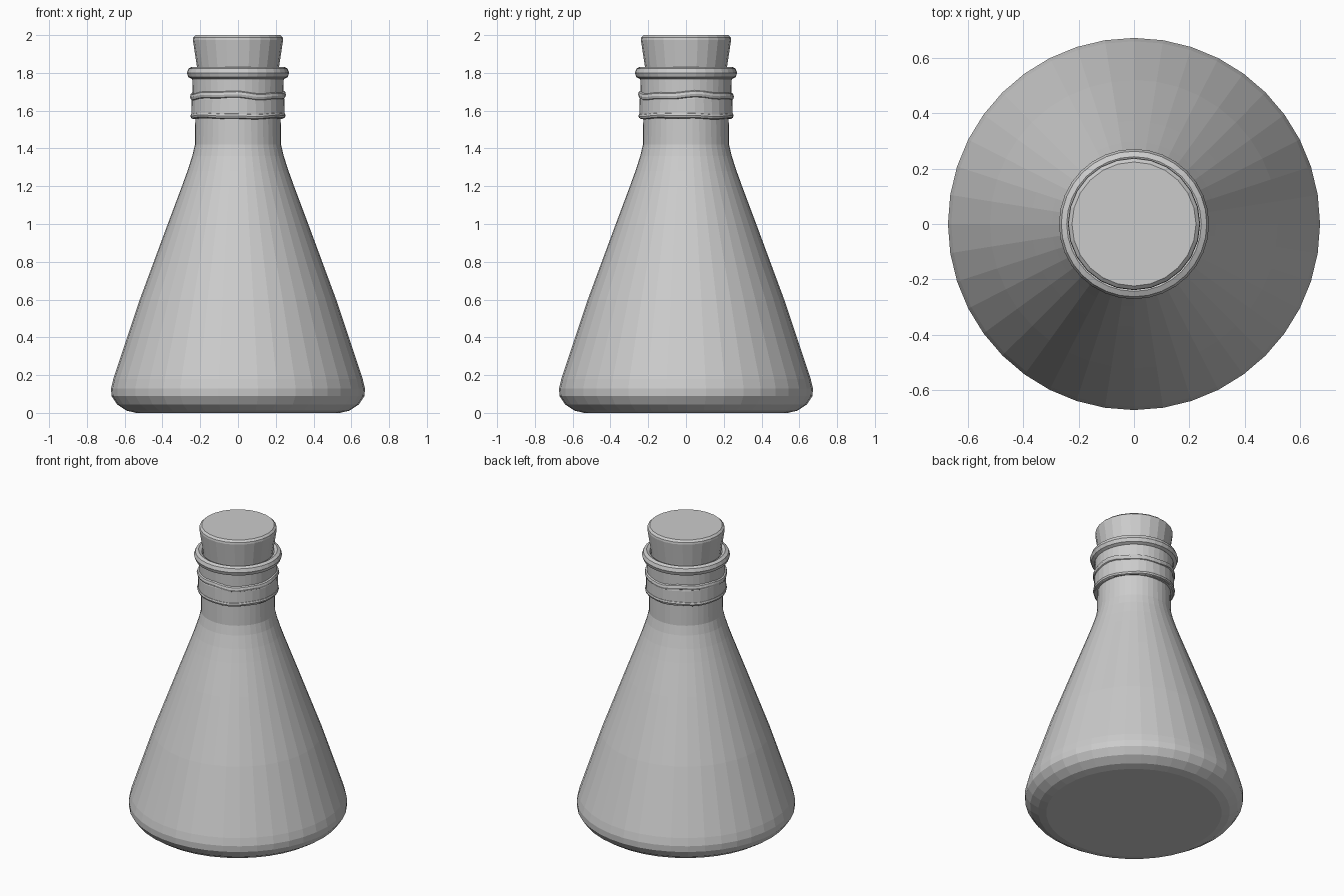
import bpy, bmesh, math

cube = bpy.data.objects.get("Cube")
if cube:
    bpy.data.objects.remove(cube, do_unlink=True)

grey = bpy.data.materials.new("plain grey")
grey.use_nodes = True
colour = (0.6, 0.6, 0.6, 1)
grey.diffuse_color = colour
grey.node_tree.nodes["Principled BSDF"].inputs["Base Color"].default_value = colour


def lathe(name, profile, segments, closed=False, wave=0.0, phase=0.0):
    """Turn (radius, height) points around z; wave makes the rings uneven."""
    bm = bmesh.new()
    rings = []
    for r, z in profile:
        ring = []
        for i in range(segments):
            a = math.tau * i / segments
            dz = wave * (math.sin(3 * a + phase) + 0.6 * math.sin(7 * a))
            ring.append(bm.verts.new((r * math.cos(a), r * math.sin(a), z + dz)))
        rings.append(ring)
    pairs = list(zip(rings, rings[1:]))
    if closed:
        pairs.append((rings[-1], rings[0]))
    for low, high in pairs:
        for i in range(segments):
            j = (i + 1) % segments
            bm.faces.new((low[i], low[j], high[j], high[i]))
    if not closed:
        bm.faces.new(rings[0][::-1])
        bm.faces.new(rings[-1])
    bmesh.ops.recalc_face_normals(bm, faces=bm.faces)
    mesh = bpy.data.meshes.new(name)
    bm.to_mesh(mesh)
    bm.free()
    mesh.materials.append(grey)
    obj = bpy.data.objects.new(name, mesh)
    bpy.context.collection.objects.link(obj)
    return obj


def ring(name, radius, z, width, height, **options):
    """Rounded band with an oval cross-section."""
    section = [(radius + width * math.cos(math.tau * k / 8),
                z + height * math.sin(math.tau * k / 8)) for k in range(8)]
    return lathe(name, section, 32, closed=True, **options)


# Conical flask with a rounded foot and a straight neck
lathe("flask_body", [
    (0.54, 0), (0.59, 0.012), (0.64, 0.045), (0.67, 0.09), (0.672, 0.13),
    (0.66, 0.18), (0.62, 0.3), (0.52, 0.6), (0.372, 1.0), (0.297, 1.2),
    (0.268, 1.28), (0.242, 1.36), (0.228, 1.42), (0.226, 1.56),
    (0.24, 1.66), (0.243, 1.8)], 40)

# Rolled lip at the mouth
ring("neck_lip", 0.243, 1.8, 0.028, 0.032)

# Cord wrapped around the neck, with uneven edges
lathe("neck_wrap", [(0.24, 1.56), (0.247, 1.575), (0.245, 1.66), (0.238, 1.69)],
      32, wave=0.003)
ring("upper_cord", 0.24, 1.68, 0.014, 0.019, wave=0.006, phase=1.0)
ring("lower_cord", 0.24, 1.573, 0.012, 0.015, wave=0.003, phase=2.5)

# Tapered stopper
lathe("stopper", [(0.208, 1.76), (0.217, 1.83), (0.239, 1.975),
                  (0.237, 1.988), (0.224, 2.0)], 24)
